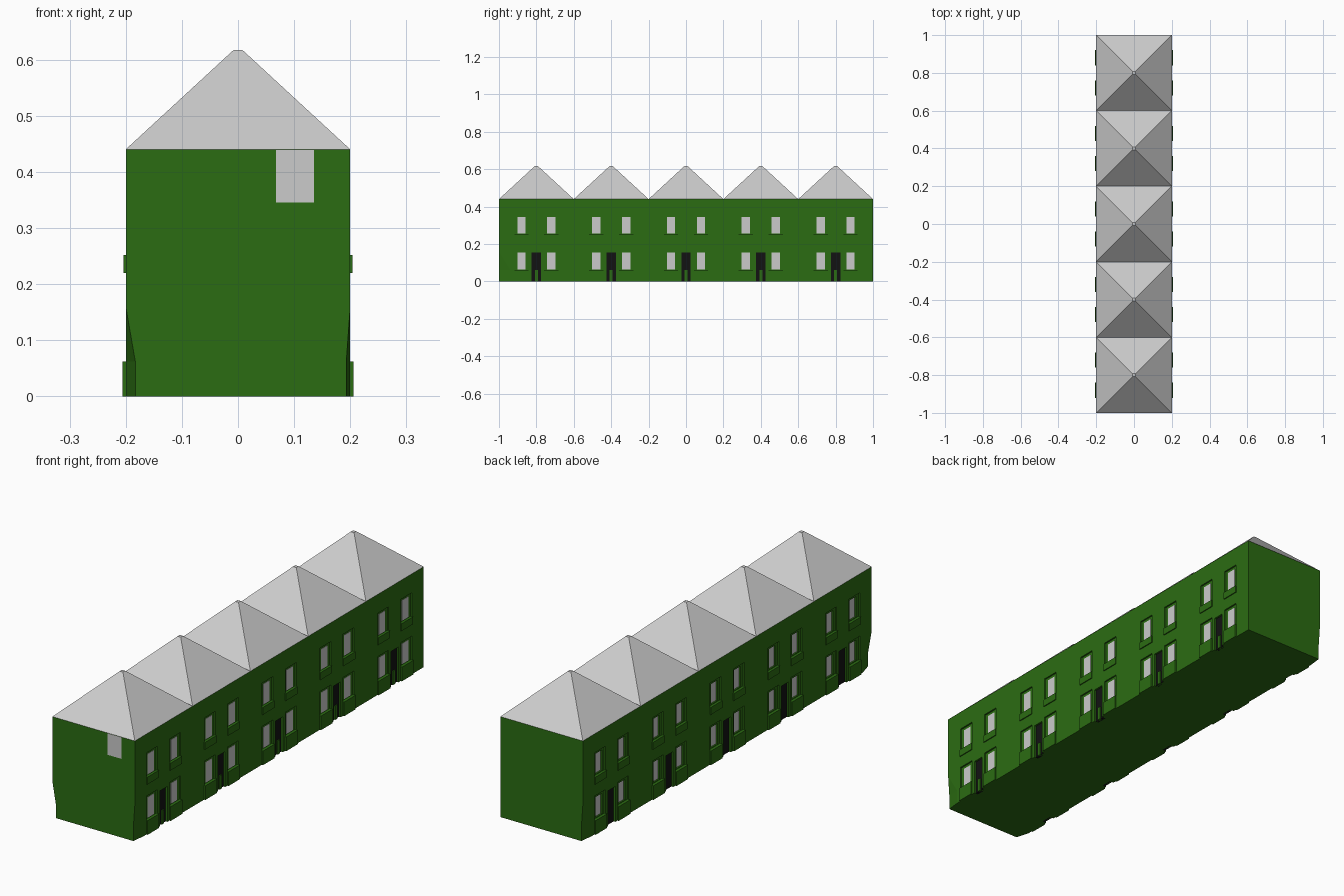
import bpy, bmesh

if "Cube" in bpy.data.objects:
    bpy.data.objects.remove(bpy.data.objects["Cube"])


def material(name, color):
    m = bpy.data.materials.new(name)
    m.diffuse_color = color
    m.use_nodes = True
    m.node_tree.nodes["Principled BSDF"].inputs["Base Color"].default_value = m.diffuse_color
    return m


GREEN = material("green_wall", (0.024, 0.15, 0.006, 1))
BLACK = material("black_door", (0.006, 0.006, 0.006, 1))


def finish(name, bm, mat=None):
    bmesh.ops.recalc_face_normals(bm, faces=bm.faces)
    me = bpy.data.meshes.new(name)
    bm.to_mesh(me)
    bm.free()
    ob = bpy.data.objects.new(name, me)
    bpy.context.collection.objects.link(ob)
    if mat:
        me.materials.append(mat)
    return ob


def add_box(bm, x, y, z):
    lo, hi = zip(sorted(x), sorted(y), sorted(z))
    vs = bmesh.ops.create_cube(bm, size=1)["verts"]
    for v in vs:
        v.co = [(lo[i] + hi[i]) / 2 + v.co[i] * (hi[i] - lo[i]) for i in range(3)]


def boxes(name, items, mat=None):
    bm = bmesh.new()
    for it in items:
        add_box(bm, *it)
    return finish(name, bm, mat)


# Terrace body: lofted sections whose foot pinches in at the two ends
sections = [(-1, 0.183, 0.193), (-0.94, 0.2, 0.2), (0.94, 0.2, 0.2), (1, 0.193, 0.2)]
bm = bmesh.new()
rings = []
for y, bl, br in sections:
    prof = [(-bl, 0), (-bl, 0.062), (-0.2, 0.16), (-0.2, 0.44),
            (0.2, 0.44), (0.2, 0.16), (br, 0.062), (br, 0)]
    rings.append([bm.verts.new((x, y, z)) for x, z in prof])
for a, b in zip(rings, rings[1:]):
    for i in range(8):
        j = (i + 1) % 8
        bm.faces.new((a[i], a[j], b[j], b[i]))
bm.faces.new(rings[0])
bm.faces.new(rings[-1])
bmesh.ops.triangulate(bm, faces=bm.faces)
body = finish("terrace_wall", bm, GREEN)

# Openings, glass, sills and doors for both long sides
houses = [-0.8, -0.4, 0, 0.4, 0.8]
bays, reveals, glass, sills, doors, steps = [], [], [], [], [], []
for s in (-1, 1):
    depth = 0.192 if s > 0 else 0.184
    for h in houses:
        for y in (h - 0.08, h + 0.08):
            for z0, z1, foot in ((0.065, 0.155, 0), (0.255, 0.345, 0.22)):
                bays.append(((s * 0.193, s * 0.25), (y - 0.038, y + 0.038), (z0 - 0.012, z1 + 0.012)))
                if s < 0:
                    reveals.append(((s * 0.185, s * 0.25), (y - 0.022, y + 0.022), (z0, z1)))
                glass.append(((s * 0.18, s * (depth + 0.002)), (y - 0.022, y + 0.022), (z0, z1)))
                out = 0.206 if foot == 0 else 0.2045
                sills.append(((s * 0.185, s * out), (y - 0.04, y + 0.04), (foot, z0 - 0.003)))
        bays.append(((s * 0.19, s * 0.25), (h - 0.025, h + 0.025), (-0.05, 0.155)))
        doors.append(((s * 0.18, s * 0.192), (h - 0.025, h + 0.025), (0, 0.155)))
        if s > 0:
            steps.append(((0.185, 0.197), (h - 0.008, h + 0.008), (0, 0.06)))

# Cut the bays and the deeper reveals
for name, items in (("bay_cutter", bays), ("reveal_cutter", reveals)):
    cutter = boxes(name, items)
    mod = body.modifiers.new(name, "BOOLEAN")
    mod.operation = "DIFFERENCE"
    mod.solver = "EXACT"
    mod.object = cutter
    bpy.context.view_layer.objects.active = body
    bpy.ops.object.modifier_apply(modifier=mod.name)
    bpy.data.objects.remove(cutter)

boxes("window_glass", glass)
boxes("window_sills", sills, GREEN)
boxes("doors", doors, BLACK)
boxes("door_steps", steps, GREEN)

# Small pane high on the front gable wall
boxes("end_window", [((0.068, 0.135), (-1.001, -0.99), (0.345, 0.439))])

# Row of pyramid roofs with tiny flat tops
bm = bmesh.new()
for h in houses:
    base = [bm.verts.new((a * 0.2, h + b * 0.2, 0.44)) for a, b in ((-1, -1), (1, -1), (1, 1), (-1, 1))]
    top = [bm.verts.new((a * 0.008, h + b * 0.008, 0.617)) for a, b in ((-1, -1), (1, -1), (1, 1), (-1, 1))]
    for i in range(4):
        j = (i + 1) % 4
        bm.faces.new((base[i], base[j], top[j], top[i]))
    bm.faces.new(top)
    bm.faces.new(base[::-1])
finish("roofs", bm)
